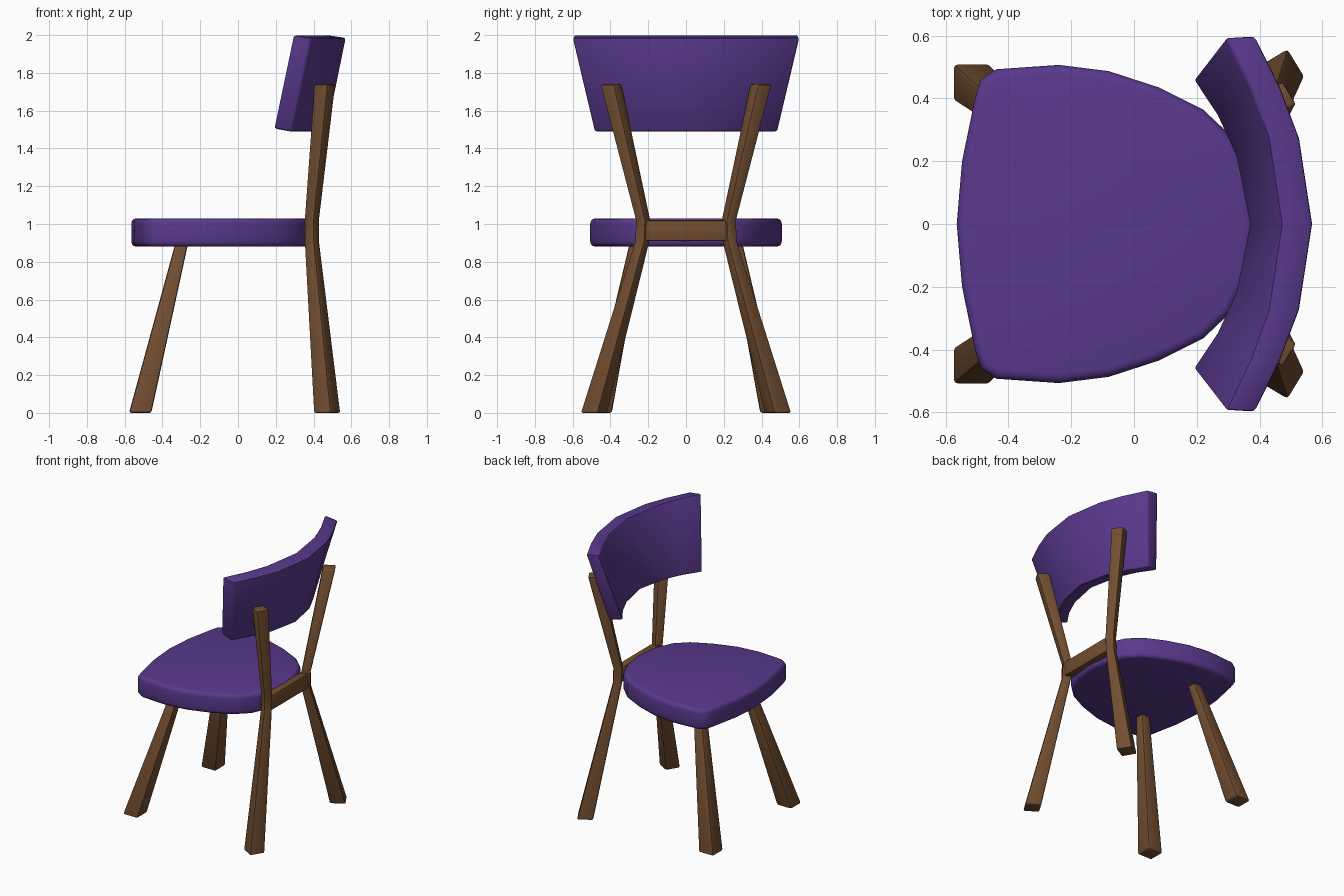
import bpy, bmesh, math

if "Cube" in bpy.data.objects:
    bpy.data.objects.remove(bpy.data.objects["Cube"])


def material(name, color):
    m = bpy.data.materials.new(name)
    m.diffuse_color = (*color, 1)
    m.use_nodes = True
    m.node_tree.nodes["Principled BSDF"].inputs["Base Color"].default_value = m.diffuse_color
    return m


PURPLE = material("purple upholstery", (0.10, 0.04, 0.265))
BROWN = material("brown wood", (0.168, 0.075, 0.03))


def loft(name, rings, mat, bevel, segments=2):
    """Closed solid through a list of equal-length point rings, with eased edges."""
    bm = bmesh.new()
    loops = [[bm.verts.new(p) for p in ring] for ring in rings]
    n = len(loops[0])
    for a, b in zip(loops, loops[1:]):
        for i in range(n):
            j = (i + 1) % n
            bm.faces.new((a[i], a[j], b[j], b[i]))
    bm.faces.new(loops[0][::-1])
    bm.faces.new(loops[-1])
    bmesh.ops.recalc_face_normals(bm, faces=bm.faces)
    sharp = [e for e in bm.edges if e.calc_face_angle(0) > math.radians(42)]
    bmesh.ops.bevel(bm, geom=sharp, offset=bevel, segments=segments,
                    profile=0.5, affect='EDGES', clamp_overlap=True)
    mesh = bpy.data.meshes.new(name)
    bm.to_mesh(mesh)
    bm.free()
    ob = bpy.data.objects.new(name, mesh)
    bpy.context.collection.objects.link(ob)
    mesh.materials.append(mat)
    bpy.ops.object.select_all(action='DESELECT')
    ob.select_set(True)
    bpy.context.view_layer.objects.active = ob
    bpy.ops.object.shade_smooth_by_angle(angle=math.radians(40))
    return ob


def square(cx, cy, z, side, turn):
    """Square leg section turned about z."""
    r = side / math.sqrt(2)
    return [(cx + r * math.cos(turn + math.radians(45 + 90 * k)),
             cy + r * math.sin(turn + math.radians(45 + 90 * k)), z) for k in range(4)]


# Seat: rounded shield outline, tapering towards the back
half = [(-0.565, 0), (-0.548, 0.2), (-0.507, 0.40), (-0.488, 0.46), (-0.44, 0.493),
        (-0.24, 0.507), (-0.08, 0.487), (0.08, 0.435), (0.22, 0.365), (0.31, 0.28),
        (0.365, 0.16), (0.385, 0)]
outline = half + [(x, -y) for x, y in half[-2:0:-1]]
loft("seat", [[(x, y, z) for x, y in outline] for z in (0.88, 1.03)], PURPLE, 0.028, 3)

# Legs: front pair plain, back pair bend at the crossbar and rise to the backrest
for side, label in ((1, "left"), (-1, "right")):
    loft(f"front_leg_{label}",
         [square(-0.518, side * 0.452, 0, 0.118, 0),
          square(-0.29, side * 0.258, 0.93, 0.066, 0)], BROWN, 0.012)
    t = side * math.radians(31)
    loft(f"back_leg_{label}",
         [square(0.472, side * 0.487, 0, 0.106, t),
          square(0.391, side * 0.231, 0.91, 0.060, t),
          square(0.391, side * 0.227, 1.02, 0.060, t),
          square(0.460, side * 0.397, 1.74, 0.085, t)], BROWN, 0.01)

# Crossbar between the back legs
bar = [(0.362, 0.91), (0.42, 0.91), (0.42, 1.02), (0.362, 1.02)]
loft("crossbar", [[(x, y, z) for x, z in bar] for y in (-0.23, 0.23)], BROWN, 0.01)

# Backrest: curved leaning slab, wider at the top
# stations: bottom y, top y, bottom front x, top front x, thickness
stations = [(0.485, 0.60, 0.188, 0.292, 0.095), (0.345, 0.435, 0.265, 0.37, 0.098),
            (0.215, 0.275, 0.325, 0.428, 0.10), (0, 0, 0.368, 0.470, 0.10)]
rings = []
for s, group in ((1, stations), (-1, stations[-2::-1])):
    for yb, yt, xb, xt, d in group:
        end = 0.0 if yt < 0.5 else 0.025
        rings.append([(xb, s * (yb - end), 1.505), (xb + d, s * yb, 1.488),
                      (xt + d, s * yt, 1.985), (xt, s * (yt - end * 0.2), 2.0)])
loft("backrest", rings, PURPLE, 0.012)
